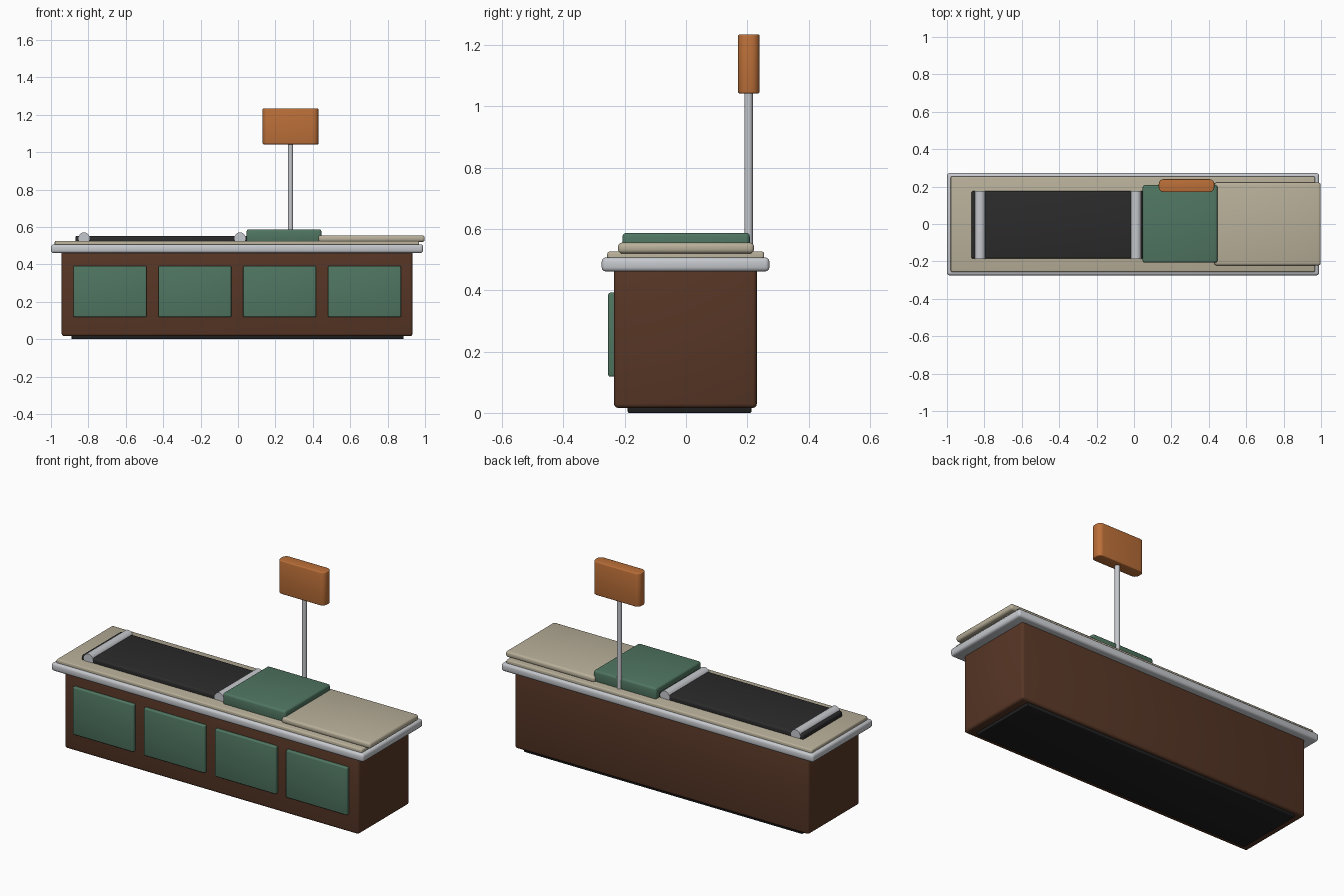
import bpy
import bmesh
from math import radians
from mathutils import Matrix, Vector

cube = bpy.data.objects.get("Cube")
if cube:
    bpy.data.objects.remove(cube)


def material(name, r, g, b):
    m = bpy.data.materials.new(name)
    m.use_nodes = True
    m.diffuse_color = (r, g, b, 1)
    m.node_tree.nodes["Principled BSDF"].inputs["Base Color"].default_value = (r, g, b, 1)
    return m


BROWN = material("brown wood", 0.095, 0.037, 0.019)
GREEN = material("muted green", 0.08, 0.18, 0.12)
BEIGE = material("beige laminate", 0.48, 0.43, 0.32)
METAL = material("light metal", 0.56, 0.58, 0.61)
RUBBER = material("black rubber", 0.024, 0.024, 0.024)
PLINTH = material("dark plinth", 0.014, 0.014, 0.014)
ORANGE = material("orange sign", 0.50, 0.16, 0.04)


def finish(name, bm, mat):
    mesh = bpy.data.meshes.new(name)
    bm.to_mesh(mesh)
    bm.free()
    mesh.materials.append(mat)
    ob = bpy.data.objects.new(name, mesh)
    bpy.context.collection.objects.link(ob)
    bpy.ops.object.select_all(action="DESELECT")
    ob.select_set(True)
    bpy.context.view_layer.objects.active = ob
    bpy.ops.object.shade_smooth_by_angle(angle=radians(35))
    return ob


def box(name, mat, x, y, z, bevel, corner=0):
    """Rounded box from x, y, z ranges; corner rounds only the upright edges first."""
    ranges = (x, y, z)
    size = [b - a for a, b in ranges]
    middle = Vector([(a + b) / 2 for a, b in ranges])
    bm = bmesh.new()
    bmesh.ops.create_cube(bm, size=1, matrix=Matrix.Translation(middle) @ Matrix.Diagonal((*size, 1)))
    if corner:
        upright = [e for e in bm.edges if abs(e.verts[0].co.z - e.verts[1].co.z) > 0.01]
        bmesh.ops.bevel(bm, geom=upright, offset=corner, segments=5, profile=0.5, affect="EDGES")
        edges = [e for e in bm.edges if abs(e.verts[0].co.z - e.verts[1].co.z) < 0.001]
    else:
        edges = bm.edges[:]
    bmesh.ops.bevel(bm, geom=edges, offset=bevel, segments=3, profile=0.5, affect="EDGES")
    return finish(name, bm, mat)


def rod(name, mat, start, end, radius, sides=20):
    start, end = Vector(start), Vector(end)
    axis = end - start
    turn = axis.to_track_quat("Z", "Y").to_matrix().to_4x4()
    bm = bmesh.new()
    bmesh.ops.create_cone(bm, cap_ends=True, segments=sides, radius1=radius, radius2=radius,
                          depth=axis.length, matrix=Matrix.Translation((start + end) / 2) @ turn)
    return finish(name, bm, mat)


# Cabinet
box("plinth", PLINTH, (-0.89, 0.885), (-0.19, 0.213), (0, 0.06), 0.004)
box("cabinet", BROWN, (-0.943, 0.933), (-0.235, 0.231), (0.016, 0.475), 0.014)
for i in range(4):
    cx = -0.684 + i * 0.4535
    box(f"front_panel_{i + 1}", GREEN, (cx - 0.195, cx + 0.195), (-0.254, -0.225), (0.118, 0.392), 0.007)

# Worktop
box("edge_trim", METAL, (-1.0, 0.99), (-0.275, 0.272), (0.461, 0.507), 0.014)
box("countertop", BEIGE, (-0.98, 0.969), (-0.257, 0.255), (0.48, 0.526), 0.008)

# Conveyor
box("conveyor_belt", RUBBER, (-0.87, 0.055), (-0.185, 0.176), (0.515, 0.553), 0.01)
for side, x in (("right", -0.823), ("left", 0.011)):
    rod(f"{side}_roller", METAL, (x, -0.187, 0.541), (x, 0.177, 0.541), 0.03)

# Scanner and bagging shelf
box("scanner", GREEN, (0.046, 0.446), (-0.207, 0.208), (0.515, 0.587), 0.012)
box("bagging_shelf", BEIGE, (0.43, 0.998), (-0.222, 0.222), (0.52, 0.555), 0.013)

# Lane sign
rod("sign_post", METAL, (0.281, 0.204, 0.5), (0.281, 0.204, 1.07), 0.014)
box("lane_sign", ORANGE, (0.132, 0.43), (0.17, 0.24), (1.042, 1.234), 0.005, corner=0.028)
